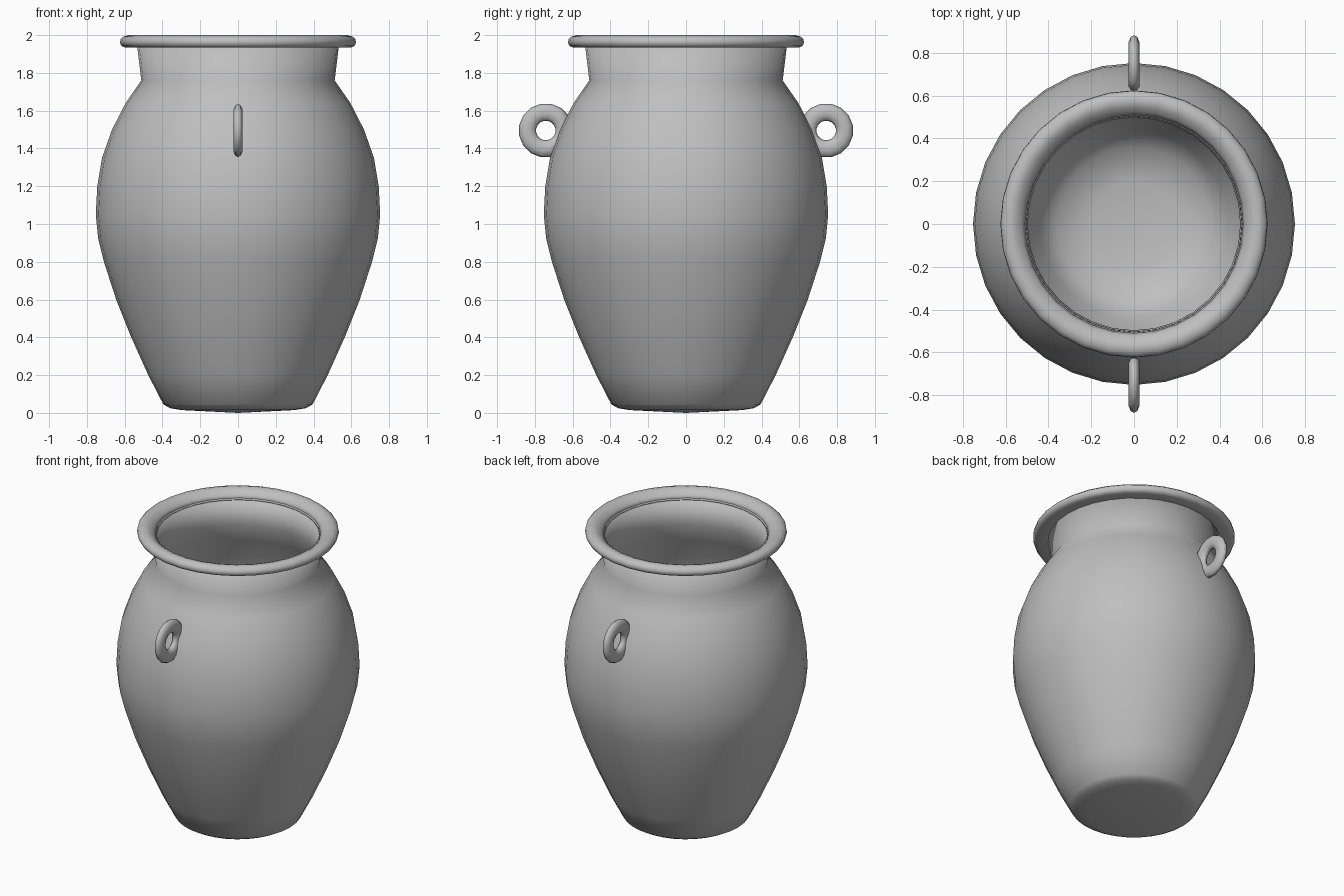
import bpy, bmesh, math

SEGMENTS = 32
cube = bpy.data.objects.get("Cube")
if cube:
    bpy.data.objects.remove(cube, do_unlink=True)

clay = bpy.data.materials.new("grey_clay")
clay.use_nodes = True
colour = (0.52, 0.52, 0.52, 1)
clay.diffuse_color = colour
clay.node_tree.nodes["Principled BSDF"].inputs["Base Color"].default_value = colour


def add_object(name, bm):
    """Turn a bmesh into a smooth shaded object."""
    bmesh.ops.recalc_face_normals(bm, faces=bm.faces)
    mesh = bpy.data.meshes.new(name)
    bm.to_mesh(mesh)
    bm.free()
    mesh.materials.append(clay)
    mesh.shade_smooth()
    obj = bpy.data.objects.new(name, mesh)
    bpy.context.collection.objects.link(obj)
    return obj


def lathe(name, profile, closed=False):
    """Spin a (radius, height) profile around the z axis."""
    bm = bmesh.new()
    verts = [bm.verts.new((r, 0, z)) for r, z in profile]
    pairs = list(zip(verts, verts[1:]))
    if closed:
        pairs.append((verts[-1], verts[0]))
    edges = [bm.edges.new(p) for p in pairs]
    bmesh.ops.spin(bm, geom=verts + edges, axis=(0, 0, 1), cent=(0, 0, 0),
                   angle=math.tau, steps=SEGMENTS, use_duplicate=False)
    bmesh.ops.remove_doubles(bm, verts=bm.verts, dist=0.0005)
    return add_object(name, bm)


# Hollow jar: outer skin from the base up to the neck, then the inner skin down
outer = [(0, 0), (0.3, 0.015), (0.36, 0.025), (0.395, 0.045), (0.475, 0.2),
         (0.565, 0.4), (0.645, 0.6), (0.71, 0.8), (0.74, 0.92), (0.753, 1.05),
         (0.745, 1.2), (0.72, 1.35), (0.667, 1.5), (0.595, 1.64),
         (0.512, 1.76), (0.535, 1.95)]
inner = [(0.505, 1.95), (0.497, 1.77), (0.56, 1.64), (0.63, 1.5),
         (0.685, 1.35), (0.71, 1.2), (0.718, 1.05), (0.675, 0.8),
         (0.61, 0.6), (0.53, 0.4), (0.44, 0.2), (0.36, 0.09), (0.2, 0.06), (0, 0.05)]
lathe("jar_body", outer + inner)

# Rolled rim with a lip sloping into the mouth
rim = [(0.503, 1.94), (0.525, 1.97), (0.55, 1.99), (0.577, 2.0), (0.605, 1.993),
       (0.622, 1.978), (0.625, 1.96), (0.617, 1.943), (0.6, 1.935), (0.535, 1.935)]
lathe("rolled_rim", rim, closed=True)


def add_handle(name, side):
    """Flattened ring standing in the yz plane, set into the jar wall."""
    bm = bmesh.new()
    major, minor, around, section = 0.098, 0.046, 16, 10
    rings = []
    for i in range(around):
        a = math.tau * (i + 0.5) / around
        ring = []
        for j in range(section):
            b = math.tau * j / section
            radius = major + minor * math.cos(b)
            z = 1.495 + radius * math.sin(a)
            wall = 0.72 - 0.4 * (z - 1.35) - 0.02
            y = max(0.742 + radius * math.cos(a), wall)
            ring.append(bm.verts.new((0.026 * math.sin(b), side * y, z)))
        rings.append(ring)
    for i in range(around):
        p, q = rings[i], rings[(i + 1) % around]
        for j in range(section):
            k = (j + 1) % section
            bm.faces.new((p[j], p[k], q[k], q[j]))
    return add_object(name, bm)


# One lug on the front, one on the back
add_handle("front_handle", -1)
add_handle("back_handle", 1)
